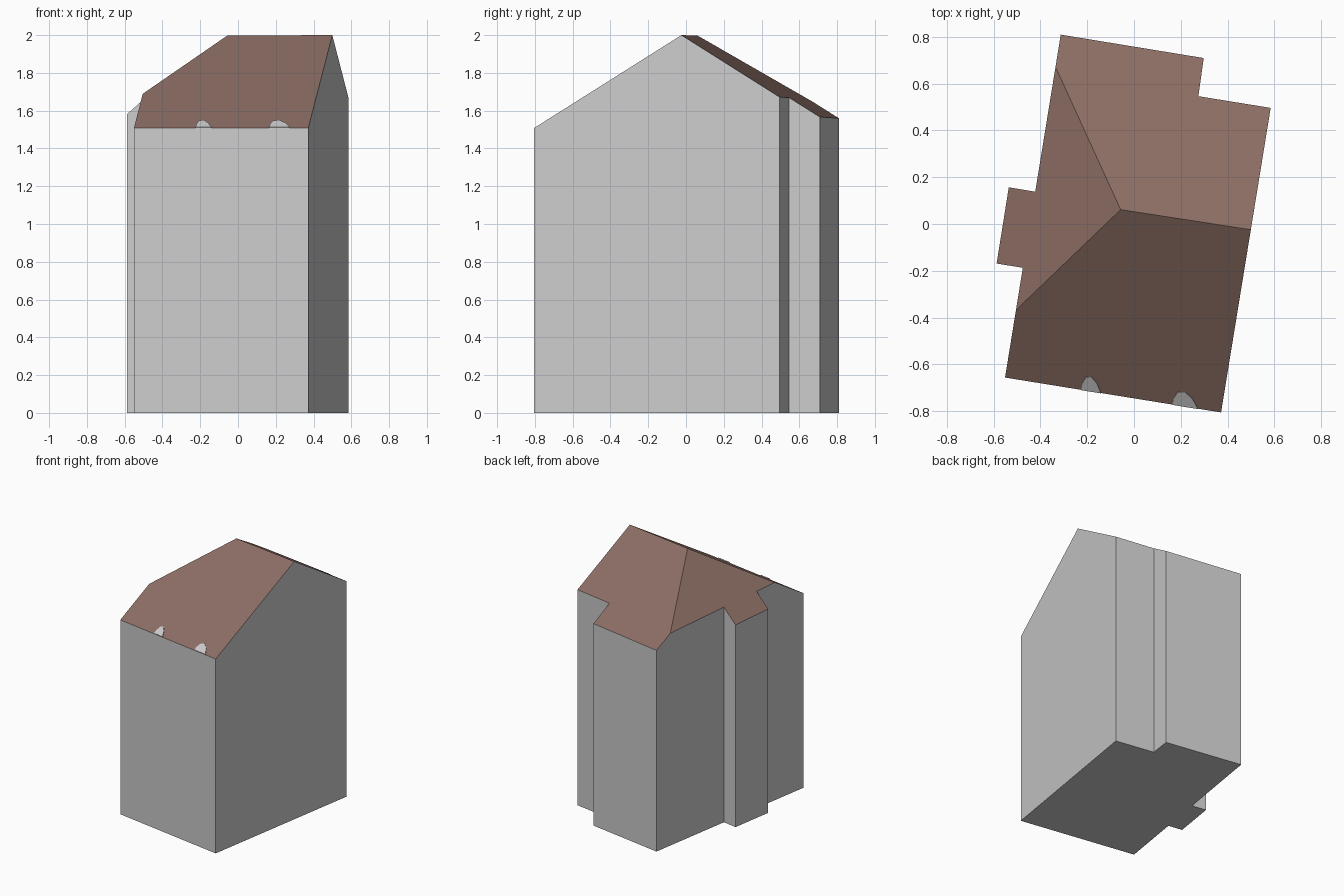
import bpy, bmesh
from mathutils import Vector

if "Cube" in bpy.data.objects:
    bpy.data.objects.remove(bpy.data.objects["Cube"])


def material(name, rgb):
    m = bpy.data.materials.new(name)
    m.diffuse_color = (*rgb, 1)
    m.use_nodes = True
    m.node_tree.nodes["Principled BSDF"].inputs["Base Color"].default_value = m.diffuse_color
    return m


wall = material("wall grey", (0.6, 0.6, 0.6))
tile = material("roof brown", (0.26, 0.155, 0.128))


def add_object(name, bm, mats):
    bmesh.ops.recalc_face_normals(bm, faces=bm.faces[:])
    me = bpy.data.meshes.new(name)
    bm.to_mesh(me)
    bm.free()
    for m in mats:
        me.materials.append(m)
    ob = bpy.data.objects.new(name, me)
    bpy.context.collection.objects.link(ob)
    return ob


def prism(points, offset):
    """Solid made by sweeping a flat outline along an offset."""
    bm = bmesh.new()
    face = bm.faces.new([bm.verts.new(p) for p in points])
    top = bmesh.ops.extrude_face_region(bm, geom=[face], use_keep_orig=True)
    verts = [g for g in top["geom"] if isinstance(g, bmesh.types.BMVert)]
    bmesh.ops.translate(bm, verts=verts, vec=offset)
    return bm


# House footprint, with the left bay and the notched back corner
footprint = [(-0.551, -0.656), (0.372, -0.805), (0.584, 0.496), (0.275, 0.546),
             (0.298, 0.709), (-0.313, 0.809), (-0.422, 0.138), (-0.535, 0.157),
             (-0.587, -0.169), (-0.475, -0.187)]
house = prism([(x, y, 0) for x, y in footprint], (0, 0, 4))

# Roof planes: front slope, back slope, left hip
apex = Vector((-0.055, 0.057, 2.0))
ridge_end = Vector((0.497, -0.024, 2.0))
hip_front = Vector((-0.504, -0.37, 1.69))
hip_back = Vector((-0.334, 0.672, 1.648))
front_left = Vector((-0.551, -0.656, 1.51))
front_right = Vector((0.372, -0.805, 1.51))
back_corner = Vector((-0.313, 0.809, 1.56))


def plane_normal(a, b, c):
    n = (b - a).cross(c - a).normalized()
    return n if n.z > 0 else -n


front_n = plane_normal((apex + ridge_end) / 2, front_left, front_right)
for point, n in ((ridge_end, front_n),
                 (apex, plane_normal(apex, ridge_end, back_corner)),
                 (apex, plane_normal(apex, hip_front, hip_back))):
    cut = bmesh.ops.bisect_plane(
        house, geom=house.verts[:] + house.edges[:] + house.faces[:],
        dist=1e-5, plane_co=point, plane_no=n, clear_outer=True)
    edges = [g for g in cut["geom_cut"] if isinstance(g, bmesh.types.BMEdge)]
    bmesh.ops.edgeloop_fill(house, edges=edges)

# Sloping faces are tiled, the rest is wall
bmesh.ops.recalc_face_normals(house, faces=house.faces[:])
for f in house.faces:
    f.normal_update()
    f.material_index = 1 if f.normal.z > 0.3 else 0
add_object("house", house, [wall, tile])

# Two small grey patches lying on the front eave
along = (front_right - front_left).normalized()
upslope = front_n.cross(along).normalized()
if upslope.z < 0:
    upslope = -upslope
patch = [(0, 0), (0.001, 0.035), (0.01, 0.065), (0.032, 0.075),
         (0.062, 0.045), (0.085, 0)]
for name, start, width in (("left_eave_patch", 0.33, 1.0),
                           ("right_eave_patch", 0.725, 1.3)):
    pts = [front_left + along * (start + u * width) + upslope * d
           - front_n * 0.002 for u, d in patch]
    add_object(name, prism(pts, front_n * 0.005), [wall])
